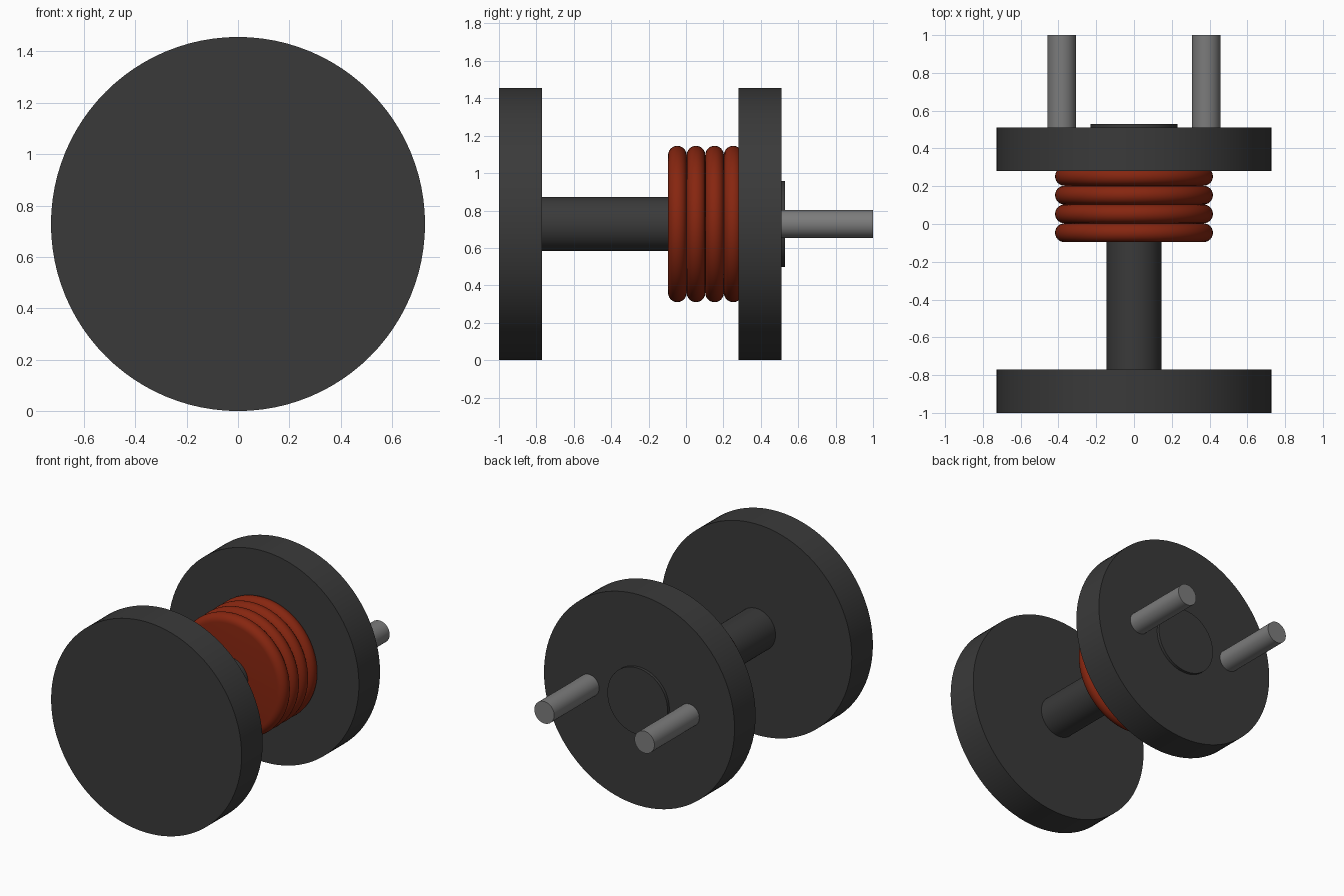
import bpy, bmesh, math
from mathutils import Matrix

cube = bpy.data.objects.get("Cube")
if cube:
    bpy.data.objects.remove(cube, do_unlink=True)

AXIS_Z = 0.728  # height of the spool axis


def material(name, rgb):
    m = bpy.data.materials.new(name)
    m.use_nodes = True
    m.diffuse_color = (*rgb, 1)
    bsdf = m.node_tree.nodes["Principled BSDF"]
    bsdf.inputs["Base Color"].default_value = (*rgb, 1)
    bsdf.inputs["Roughness"].default_value = 0.6
    return m


dark = material("dark ferrite", (0.042, 0.042, 0.042))
copper = material("red copper", (0.24, 0.019, 0.005))
steel = material("grey steel", (0.2, 0.2, 0.2))


def lathe(name, profile, mat, x=0.0, segments=64):
    """Revolve (radius, y) points about the y axis and cap both ends."""
    bm = bmesh.new()
    rings = []
    for r, y in profile:
        ring = []
        for i in range(segments):
            a = 2 * math.pi * i / segments
            ring.append(bm.verts.new((r * math.cos(a), y, r * math.sin(a))))
        rings.append(ring)
    for a, b in zip(rings, rings[1:]):
        for i in range(segments):
            j = (i + 1) % segments
            bm.faces.new((a[i], a[j], b[j], b[i]))
    bm.faces.new(rings[0])
    bm.faces.new(rings[-1])
    bmesh.ops.recalc_face_normals(bm, faces=bm.faces)
    bm.transform(Matrix.Translation((x, 0, AXIS_Z)))
    mesh = bpy.data.meshes.new(name)
    bm.to_mesh(mesh)
    bm.free()
    mesh.materials.append(mat)
    ob = bpy.data.objects.new(name, mesh)
    bpy.context.collection.objects.link(ob)
    bpy.ops.object.select_all(action="DESELECT")
    ob.select_set(True)
    bpy.context.view_layer.objects.active = ob
    bpy.ops.object.shade_smooth_by_angle(angle=math.radians(35))
    return ob


def cylinder(name, radius, y0, y1, mat, x=0.0, segments=64):
    return lathe(name, [(radius, y0), (radius, y1)], mat, x, segments)


# Spool: two flanges, the core between them and a low disc on the back
cylinder("front_flange", 0.728, -1.0, -0.77, dark, segments=96)
cylinder("back_flange", 0.728, 0.28, 0.51, dark, segments=96)
cylinder("core", 0.145, -0.78, 0.29, dark)
cylinder("back_disc", 0.23, 0.50, 0.53, dark)

# Winding: four rounded turns side by side, the last sunk into the flange
PITCH, OUTER = 0.0995, 0.418
tube = PITCH / 2
profile = []
for turn in range(4):
    centre = -0.096 + tube + turn * PITCH
    for k in range(0 if turn == 0 else 1, 13):
        a = math.pi * k / 12
        profile.append((OUTER - tube + tube * math.sin(a),
                        centre - tube * math.cos(a)))
lathe("winding", profile, copper)

# Two connection pins
for side, sx in (("left", 1), ("right", -1)):
    cylinder(side + "_pin", 0.076, 0.50, 1.0, steel, x=sx * 0.383, segments=32)
